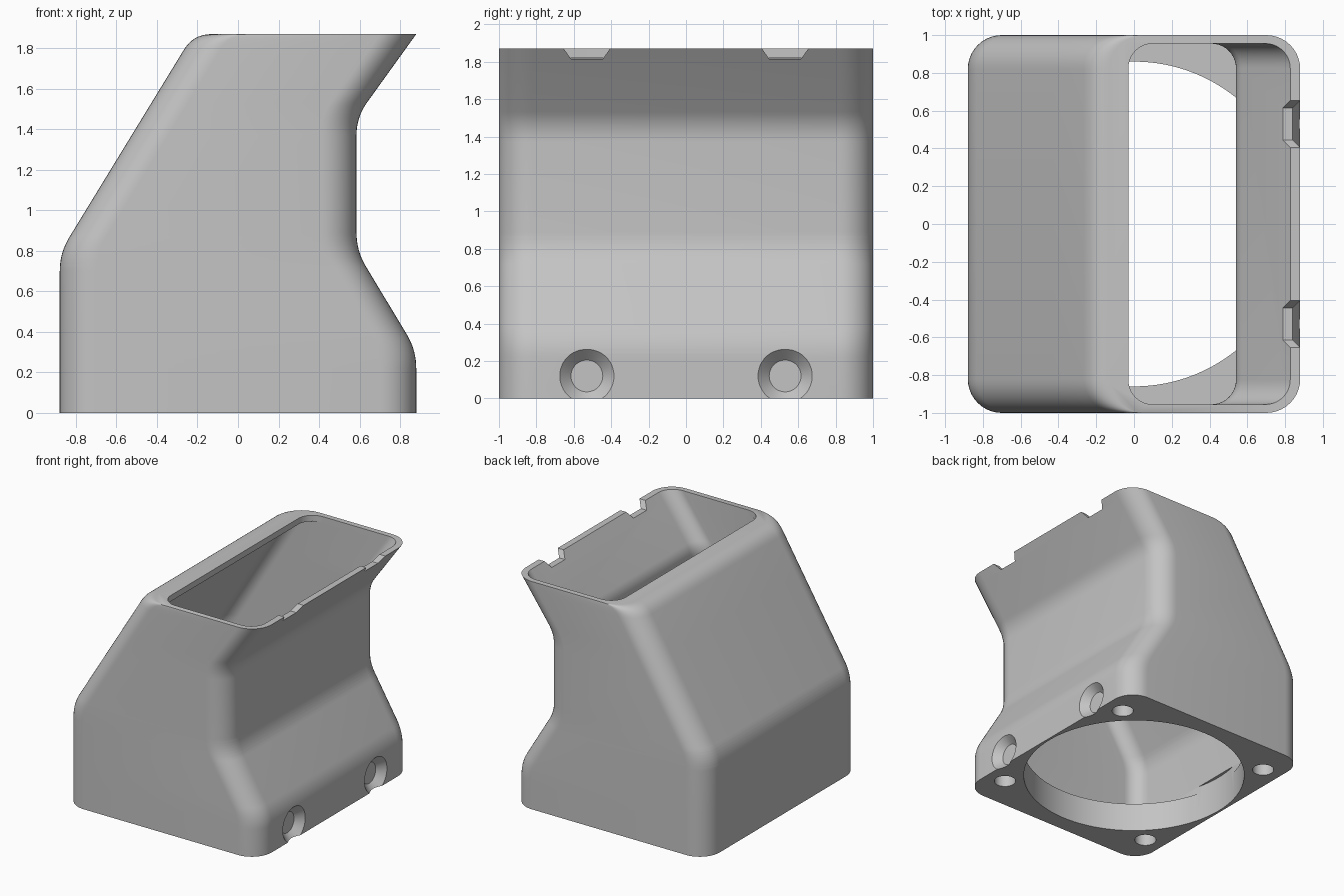
import bpy, bmesh, math
from mathutils import Matrix, Vector

if "Cube" in bpy.data.objects:
    bpy.data.objects.remove(bpy.data.objects["Cube"])

grey = bpy.data.materials.new("plain grey")
grey.use_nodes = True
COLOUR = (0.55, 0.55, 0.55, 1)
grey.diffuse_color = COLOUR
grey.node_tree.nodes["Principled BSDF"].inputs["Base Color"].default_value = COLOUR


def soften(points, reach=0.09, steps=8):
    """Round the inner corners of an (x, z) side profile."""
    pts = [Vector(p) for p in points]
    out = [pts[0]]
    for a, b, c in zip(pts, pts[1:], pts[2:]):
        p = b + (a - b).normalized() * reach
        q = b + (c - b).normalized() * reach
        for i in range(steps + 1):
            t = i / steps
            out.append(p * (1 - t) ** 2 + b * 2 * t * (1 - t) + q * t * t)
    return out + [pts[-1]]


def x_at(profile, z):
    for a, b in zip(profile, profile[1:]):
        if a.y <= z <= b.y and b.y > a.y:
            return a.x + (b.x - a.x) * (z - a.y) / (b.y - a.y)
    return profile[-1].x if z >= profile[-1].y else profile[0].x


def finish(name, bm):
    bmesh.ops.recalc_face_normals(bm, faces=bm.faces)
    mesh = bpy.data.meshes.new(name)
    bm.to_mesh(mesh)
    bm.free()
    mesh.materials.append(grey)
    obj = bpy.data.objects.new(name, mesh)
    bpy.context.collection.objects.link(obj)
    return obj


def loft(name, left, right, half_depth, radius, steps=10):
    """Stack rounded rectangles between a left and a right side profile."""
    bm = bmesh.new()
    levels = sorted({round(p.y, 4) for p in left + right})
    rings = []
    for z in levels:
        lo, hi = x_at(left, z), x_at(right, z)
        ring = []
        for k, (sx, sy) in enumerate([(1, 1), (-1, 1), (-1, -1), (1, -1)]):
            cx = hi - radius if sx > 0 else lo + radius
            cy = sy * (half_depth - radius)
            for i in range(steps + 1):
                a = (k + i / steps) * math.pi / 2
                ring.append(bm.verts.new((cx + radius * math.cos(a), cy + radius * math.sin(a), z)))
        rings.append(ring)
    for low, high in zip(rings, rings[1:]):
        for i in range(len(low)):
            j = (i + 1) % len(low)
            bm.faces.new((low[i], low[j], high[j], high[i]))
    bm.faces.new(rings[0])
    bm.faces.new(rings[-1])
    return finish(name, bm)


def cone(name, r1, r2, depth, place, sides=48):
    bm = bmesh.new()
    bmesh.ops.create_cone(bm, cap_ends=True, segments=sides, radius1=r1,
                          radius2=r2, depth=depth, matrix=place)
    return finish(name, bm)


# Outer shell of the duct
HEIGHT = 1.87
outer_left = soften([(-0.88, 0), (-0.88, 0.79), (-0.22, HEIGHT), (0.1, HEIGHT)])[:-1]
outer_right = soften([(0.88, 0), (0.88, 0.31), (0.585, 0.8), (0.585, 1.46), (0.88, HEIGHT)])
duct = loft("duct_body", outer_left, outer_right, 1.0, 0.18)

# Hollow inside, narrowing to the lipped top opening
inner_left = soften([(-0.835, 0.24), (-0.835, 0.777), (-0.197, 1.82)])
inner_left += [Vector((-0.03, 1.821)), Vector((-0.03, 1.91))]
inner_right = soften([(0.835, 0.24), (0.835, 0.3), (0.54, 0.79), (0.54, 1.47), (0.856, 1.91)], 0.055)
cutters = [loft("cavity_cutter", inner_left, inner_right, 0.955, 0.13)]

# Round fan opening and corner screw holes in the base plate
cutters.append(cone("fan_opening_cutter", 0.86, 0.86, 0.6, Matrix.Translation((0, 0, 0)), 96))
for sx in (-1, 1):
    for sy in (-1, 1):
        cutters.append(cone("screw_hole_cutter", 0.083, 0.083, 0.6,
                            Matrix.Translation((sx * 0.715, sy * 0.715, 0)), 32))

# Countersinks low on the right face, and notches in the rim above them
for y in (-0.53, 0.53):
    turn = Matrix.Rotation(math.pi / 2, 4, "Y")
    cutters.append(cone("countersink_cutter", 0.085, 0.155, 0.07,
                        Matrix.Translation((0.855, y, 0.12)) @ turn))
    square = Matrix.Rotation(math.pi / 4, 4, "Z")
    stretch = Matrix.Diagonal((1.2, 1, 1, 1))
    cutters.append(cone("notch_cutter", 0.12, 0.21, 0.09,
                        Matrix.Translation((0.85, y, 1.86)) @ stretch @ square, 4))

for cutter in cutters:
    cutter.hide_render = True
    cut = duct.modifiers.new(cutter.name, "BOOLEAN")
    cut.operation = "DIFFERENCE"
    cut.solver = "EXACT"
    cut.object = cutter

# Bake the cuts, then drop the cutters
graph = bpy.context.evaluated_depsgraph_get()
baked = bpy.data.meshes.new_from_object(duct.evaluated_get(graph))
duct.modifiers.clear()
duct.data = baked
for cutter in cutters:
    bpy.data.objects.remove(cutter)

bpy.ops.object.select_all(action="DESELECT")
duct.select_set(True)
bpy.context.view_layer.objects.active = duct
bpy.ops.object.shade_smooth_by_angle(angle=math.radians(30))
